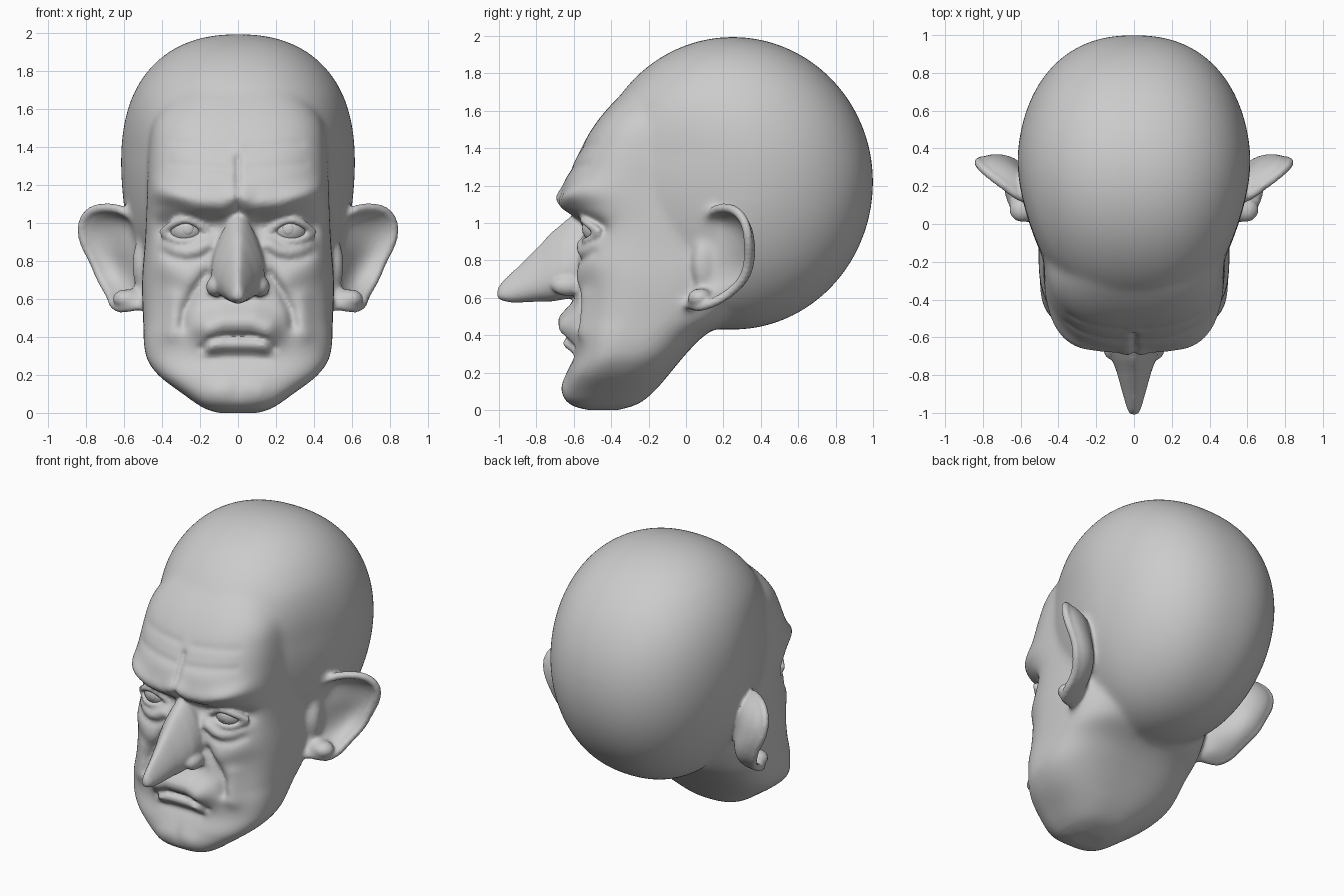
import bpy, bmesh, math
from mathutils import Vector

if "Cube" in bpy.data.objects:
    bpy.data.objects.remove(bpy.data.objects["Cube"])

def curve_at(pts, t):
    """Smooth interpolation through a table of (t, value) points."""
    if t <= pts[0][0]: return pts[0][1]
    if t >= pts[-1][0]: return pts[-1][1]
    n = len(pts)
    i = max(k for k in range(n - 1) if pts[k][0] <= t)
    def slope(k):
        a, b = pts[max(k - 1, 0)], pts[min(k + 1, n - 1)]
        return (b[1] - a[1]) / (b[0] - a[0])
    h = pts[i + 1][0] - pts[i][0]
    u = (t - pts[i][0]) / h
    return ((2*u**3 - 3*u**2 + 1) * pts[i][1] + (u**3 - 2*u**2 + u) * h * slope(i)
            + (3*u**2 - 2*u**3) * pts[i + 1][1] + (u**3 - u**2) * h * slope(i + 1))

def clamp(v): return min(1, max(0, v))

def loft(bm, rings):
    vs = [[bm.verts.new(p) for p in r] for r in rings]
    n = len(vs[0])
    for a, b in zip(vs, vs[1:]):
        for i in range(n):
            bm.faces.new((a[i], a[(i + 1) % n], b[(i + 1) % n], b[i]))
    bm.faces.new(vs[0][::-1])
    bm.faces.new(vs[-1])

def ellipsoid(bm, c, r, sub=3):
    for v in bmesh.ops.create_icosphere(bm, subdivisions=sub, radius=1)['verts']:
        v.co = Vector([c[k] + v.co[k] * r[k] for k in range(3)])

def evaluated(ob):
    return bpy.data.meshes.new_from_object(ob.evaluated_get(bpy.context.evaluated_depsgraph_get()))

def add_object(name, data, mirror=False):
    ob = bpy.data.objects.new(name, data)
    bpy.context.collection.objects.link(ob)
    if mirror: ob.modifiers.new('mirror', 'MIRROR')
    return ob

def finish(name, bm, mirror=False):
    bmesh.ops.recalc_face_normals(bm, faces=bm.faces)
    for f in bm.faces: f.smooth = True
    me = bpy.data.meshes.new(name)
    bm.to_mesh(me)
    bm.free()
    return add_object(name, me, mirror)

def tube(name, pts, rad):
    cu = bpy.data.curves.new(name, 'CURVE')
    cu.dimensions = '3D'
    cu.bevel_depth, cu.bevel_resolution, cu.use_fill_caps = rad, 3, True
    sp = cu.splines.new('NURBS')
    sp.points.add(len(pts) - 1)
    for p, q in zip(sp.points, pts): p.co = (*q, 1)
    sp.use_endpoint_u = True
    sp.order_u = 3
    return add_object(name, cu, True)

# Face profiles by height: front depth, back depth, half width
FRONT = [(0, -.52), (.02, -.60), (.07, -.65), (.18, -.64), (.3, -.60), (.45, -.60), (.6, -.585),
         (.8, -.58), (1.0, -.58), (1.08, -.625), (1.15, -.66), (1.22, -.65), (1.3, -.61),
         (1.4, -.56), (1.5, -.505), (1.6, -.43), (1.7, -.33), (1.8, -.2)]
BACK = [(0, -.36), (.03, -.26), (.1, -.17), (.18, -.1), (.3, 0), (.4, .1), (.5, .25), (.7, .35),
        (1, .4), (1.5, .3), (1.8, .1)]
WIDTH = [(0, .10), (.02, .17), (.1, .29), (.2, .42), (.3, .485), (.5, .50), (.7, .505), (.9, .49),
         (1.15, .48), (1.4, .47), (1.55, .44), (1.7, .32), (1.8, .2)]

# Sculpt strokes in (|x|, z): height, radius, path
STROKES = [
    (.045, .055, [(0, 1.13), (.09, 1.09), (.22, 1.10), (.33, 1.14), (.42, 1.17)]),  # brow
    (-.045, .06, [(.12, .98), (.27, .97), (.38, .97)]),                  # eye socket
    (.022, .035, [(.17, .89), (.22, .86), (.27, .85), (.33, .865), (.38, .89)]),    # eye bag
    (-.014, .02, [(.15, .85), (.2, .815), (.26, .80), (.33, .81), (.39, .84)]),     # under bag
    (.03, .08, [(.28, .72), (.40, .78)]),                                # cheek
    (-.03, .025, [(.17, .73), (.23, .64), (.28, .54), (.29, .46)]),      # smile fold
    (.02, .05, [(.34, .6), (.35, .42)]),                                 # jowl
    (.085, .085, [(0, .48), (.08, .48), (.15, .45)]),                    # muzzle
    (.042, .04, [(0, .355), (.08, .355), (.14, .345)]),                  # lower lip
    (-.03, .016, [(0, .405), (.09, .402), (.15, .385), (.19, .34)]),     # mouth line
    (-.012, .03, [(0, .295), (.14, .295)]),                              # chin crease
    (.015, .06, [(.06, .13), (.1, .12)]),                                # chin
    (-.022, .017, [(0, 1.05), (0, 1.34)]),                               # frown line
    (-.007, .02, [(.05, 1.28), (.35, 1.31)]),                            # forehead lines
    (-.007, .02, [(.05, 1.40), (.33, 1.42)]),
]

def sculpt(x, z):
    x, total = abs(x), 0
    for amp, rad, path in STROKES:
        best = 9
        for (ax, az), (bx, bz) in zip(path, path[1:]):
            dx, dz = bx - ax, bz - az
            t = clamp(((x - ax) * dx + (z - az) * dz) / (dx * dx + dz * dz))
            best = min(best, (x - ax - t * dx) ** 2 + (z - az - t * dz) ** 2)
        if best < 9 * rad * rad:
            total += amp * math.exp(-best / (rad * rad))
    return total

# Ears: bowl between the rim and the side of the head
RIM = [(.50, .10, .98), (.58, .125, 1.06), (.68, .20, 1.085), (.775, .27, 1.07), (.825, .32, 1.0),
       (.815, .335, .9), (.76, .335, .8), (.72, .31, .7), (.67, .23, .62), (.655, .13, .565),
       (.60, .04, .545), (.48, .0, .56)]
bm = bmesh.new()
rows = []
for k, p in enumerate(RIM):
    t = k / (len(RIM) - 1)
    root = Vector((.49, .14 - .11 * t, 1.0 - .42 * t))
    row = []
    for j in range(9):
        q = Vector(p).lerp(root, j / 8)
        bowl = math.sin(math.pi * j / 8) ** .8 * math.sin(math.pi * t) ** .7
        row.append(bm.verts.new((q.x - .02 * bowl, q.y + .10 * bowl, q.z)))
    rows.append(row)
for a, b in zip(rows, rows[1:]):
    for j in range(8):
        bm.faces.new((a[j], a[j + 1], b[j + 1], b[j]))
ears = finish('ears', bm, True)
m = ears.modifiers.new('thickness', 'SOLIDIFY')
m.thickness, m.offset = .045, 0
m = ears.modifiers.new('round', 'SUBSURF')
m.levels = m.render_levels = 2
parts = [ears, tube('ear_rims', RIM, .025),
         tube('upper_eyelids', [(.15, -.515, .935), (.19, -.535, .985), (.27, -.552, 1.025),
                                (.34, -.53, 1.0), (.40, -.46, .95)], .022),
         tube('lower_eyelids', [(.15, -.515, .935), (.2, -.53, .92), (.27, -.54, .9),
                                (.34, -.52, .91), (.40, -.46, .95)], .02)]
bm = bmesh.new()
for ob in parts:
    bm.from_mesh(evaluated(ob))
    bpy.data.objects.remove(ob)

# Skull: slightly boxy egg, narrower toward the face
for v in bmesh.ops.create_icosphere(bm, subdivisions=6, radius=1)['verts']:
    d = v.co.copy()
    d /= (abs(d.x) ** 2.3 + (d.y ** 2 + d.z ** 2) ** 1.15) ** (1 / 2.3)
    t = clamp((.2 - d.y) / .8)
    narrow = 1 - .10 * t * t * (3 - 2 * t) * (1 - .7 * clamp((d.z - .2) / .4))
    v.co = (d.x * .617 * (1 + .08 * d.z) * narrow, .25 + d.y * .75,
            1.22 + d.z * (.775 if d.z > 0 else .79))

# Face block with sculpted front
rings, N, M, EXP = [], 260, 160, 2.8
for j in range(M + 1):
    z = 1.8 * j / M
    f, b, w = curve_at(FRONT, z), curve_at(BACK, z), curve_at(WIDTH, z)
    yc = f * .55 + b * .45
    ring = []
    for i in range(N):
        a = 2 * math.pi * i / N
        s, c = math.sin(a), math.cos(a)
        r = (abs(s) ** EXP + abs(c) ** EXP) ** (-1 / EXP)
        x, y = w * s * r, yc + c * r * ((yc - f) if c < 0 else (b - yc))
        if c < 0:
            y -= sculpt(x, z) * min(1, -c * 1.4)
        ring.append((x, y, z))
    rings.append(ring)
loft(bm, rings)

# Nose lofted from tip to face: y, top, bottom, half width
rings = []
for y, top, bot, w in [(-1.01, .65, .60, .022), (-.985, .685, .585, .042), (-.94, .73, .575, .058),
                       (-.88, .785, .575, .078), (-.78, .885, .58, .112), (-.72, .95, .58, .14),
                       (-.66, 1.0, .59, .165), (-.6, 1.05, .6, .17), (-.45, 1.06, .61, .17)]:
    ring = []
    for i in range(32):
        a = 2 * math.pi * i / 32
        up = (math.sin(a) + 1) / 2
        ring.append((w * math.cos(a) * (1.1 - .65 * up), y, bot + (top - bot) * up))
    rings.append(ring)
loft(bm, rings)

# Nostril wings, inner ear flaps and ear lobes
for s in (1, -1):
    ellipsoid(bm, (s * .118, -.635, .665), (.05, .085, .055))
    ellipsoid(bm, (s * .52, .09, .78), (.04, .06, .13))
    ellipsoid(bm, (s * .575, .075, .60), (.085, .07, .055))

head = finish('head', bm)
m = head.modifiers.new('merge', 'REMESH')
m.mode, m.voxel_size, m.use_smooth_shade = 'VOXEL', .0115, True
merged = evaluated(head)
head.modifiers.clear()
head.data = merged
# Blend skull into face strongly, keep the face and ears crisp
blend = head.vertex_groups.new(name='blend')
for v in merged.vertices:
    x, y, z = v.co
    k = clamp(max((y + .42) / .15, (z - 1.4) / .15))
    if z < 1.13: k *= clamp((.62 - abs(x)) / .06)
    if k > 0: blend.add([v.index], k, 'REPLACE')
for name, count, group in (('soften', 4, ''), ('blend', 60, 'blend')):
    m = head.modifiers.new(name, 'SMOOTH')
    m.factor, m.iterations, m.vertex_group = .5, count, group

# Eyes with raised irises
bm = bmesh.new()
ellipsoid(bm, (.268, -.452, .965), (.1, .1, .085), 4)
ellipsoid(bm, (.265, -.542, .968), (.032, .013, .032), 3)
finish('eyes', bm, True)
